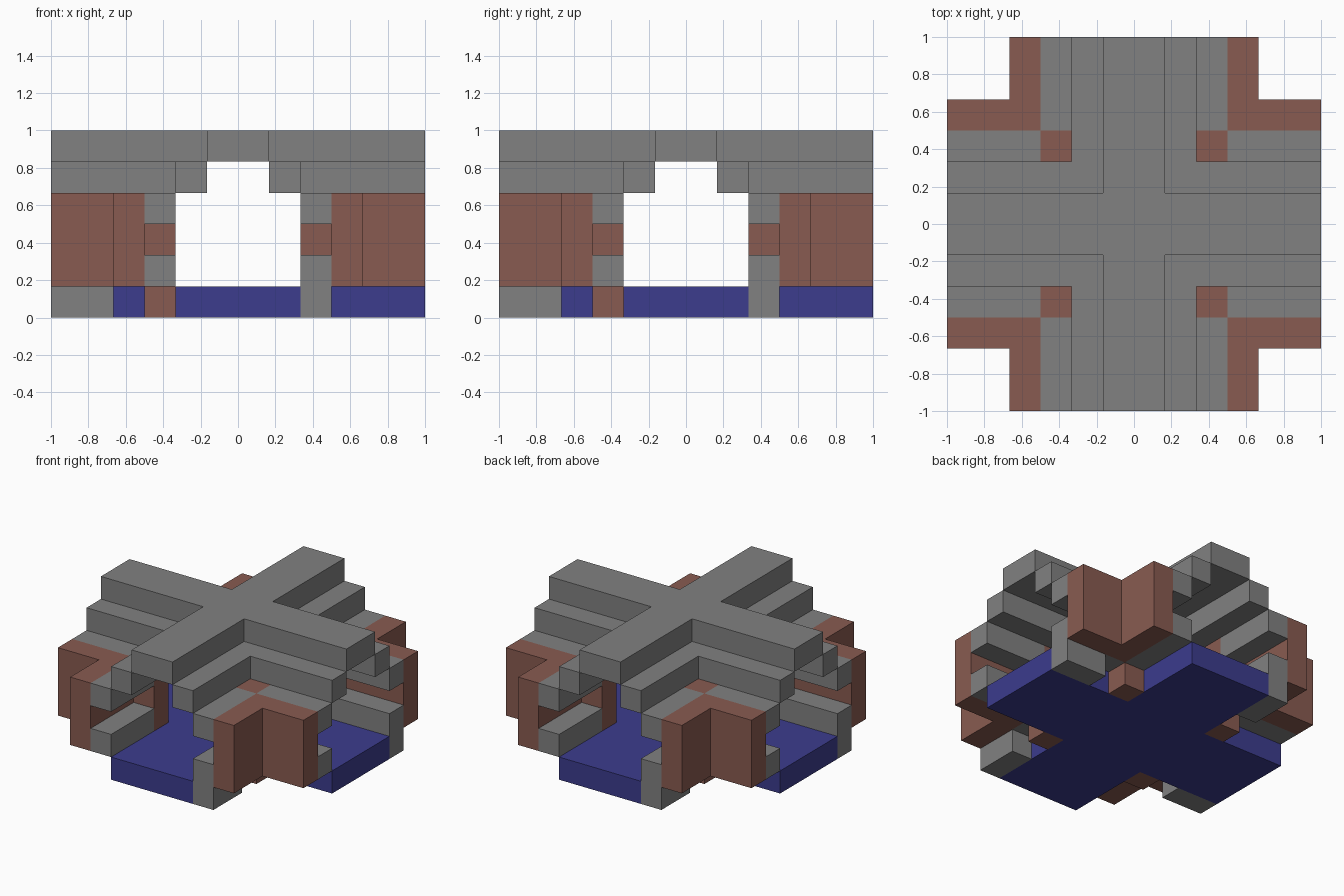
import bpy, bmesh
from mathutils import Matrix
from math import pi

U = 1 / 6   # block size
END = 6     # arm length in blocks

cube = bpy.data.objects.get("Cube")
if cube:
    bpy.data.objects.remove(cube, do_unlink=True)


def material(name, rgb):
    m = bpy.data.materials.new(name)
    m.use_nodes = True
    colour = (*rgb, 1)
    m.diffuse_color = colour
    bsdf = next(n for n in m.node_tree.nodes if n.type == 'BSDF_PRINCIPLED')
    bsdf.inputs["Base Color"].default_value = colour
    return m


GREY = material("stone_grey", (0.22, 0.22, 0.22))
BROWN = material("brick_brown", (0.25, 0.105, 0.082))
BLUE = material("floor_blue", (0.045, 0.045, 0.27))


def prism(name, outline, low, high, mat, turns=0):
    """Extrude a counter-clockwise outline in block units, turned by quarters."""
    bm = bmesh.new()
    base = bm.faces.new([bm.verts.new((x, y, low)) for x, y in outline])
    top = bmesh.ops.extrude_face_region(bm, geom=[base], use_keep_orig=True)["geom"]
    for v in top:
        if isinstance(v, bmesh.types.BMVert):
            v.co.z = high
    bmesh.ops.recalc_face_normals(bm, faces=bm.faces)
    bm.transform(Matrix.Scale(U, 4) @ Matrix.Rotation(turns * pi / 2, 4, 'Z'))
    mesh = bpy.data.meshes.new(name)
    bm.to_mesh(mesh)
    bm.free()
    mesh.materials.append(mat)
    ob = bpy.data.objects.new(name, mesh)
    bpy.context.collection.objects.link(ob)
    return ob


def rect(x0, x1, y0, y1):
    return [(x0, y0), (x1, y0), (x1, y1), (x0, y1)]


def cross(w):
    pts = []
    arm = [(-w, -END), (w, -END), (w, -w)]
    for _ in range(4):
        pts += arm
        arm = [(-y, x) for x, y in arm]
    return pts


def angle(a, b):
    return [(a, -END), (b, -END), (b, -b), (END, -b), (END, -a), (a, -a)]


# Floor and roof crosses
prism("floor", cross(2), 0, 1, BLUE)
prism("roof_ridge", cross(1), 5, 6, GREY)

# Each corner between two arms
for i, side in enumerate(("front_left", "back_left", "back_right", "front_right")):
    prism("roof_step_" + side, angle(1, 2), 4, 5, GREY, i)
    prism("outer_wall_" + side, angle(3, 4), 1, 4, BROWN, i)
    prism("corner_pillar_" + side, rect(2, 3, -3, -2), 0, 4, BROWN, i)
    # Sill and lintel rails either side of the recessed niche
    for part, z in (("sill", 1), ("lintel", 3)):
        prism(part + "_a_" + side, rect(2, 3, -END, -3), z, z + 1, GREY, i)
        prism(part + "_b_" + side, rect(3, END, -3, -2), z, z + 1, GREY, i)
    # Footing on one side of each arm only
    prism("footing_" + side, rect(2, 3, -END, -4), 0, 1, GREY, i)
